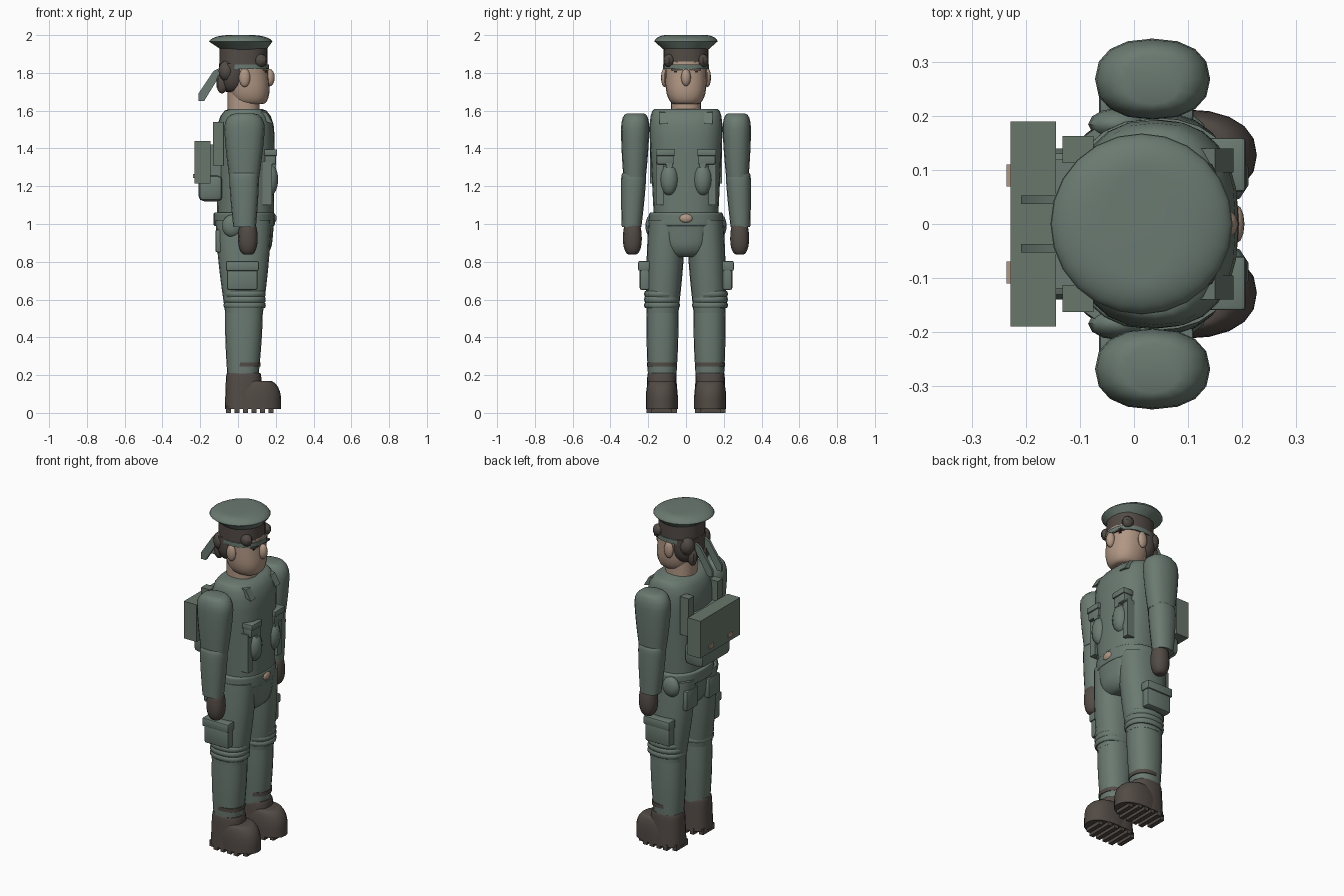
import bpy, bmesh, math

default = bpy.data.objects.get("Cube")
if default:
    bpy.data.objects.remove(default, do_unlink=True)


def material(name, color):
    mat = bpy.data.materials.new(name)
    mat.use_nodes = True
    mat.diffuse_color = (*color, 1)
    shader = next(n for n in mat.node_tree.nodes if n.type == "BSDF_PRINCIPLED")
    shader.inputs["Base Color"].default_value = (*color, 1)
    return mat


green = material("uniform green", (0.145, 0.195, 0.165))
pack_green = material("pack green", (0.14, 0.18, 0.145))
dark = material("dark brown", (0.085, 0.07, 0.06))
skin = material("skin", (0.44, 0.31, 0.23))
ink = material("face ink", (0.025, 0.02, 0.02))


def finish(name, bm, mat):
    bmesh.ops.recalc_face_normals(bm, faces=bm.faces)
    mesh = bpy.data.meshes.new(name)
    bm.to_mesh(mesh)
    bm.free()
    mesh.materials.append(mat)
    obj = bpy.data.objects.new(name, mesh)
    bpy.context.collection.objects.link(obj)
    bpy.ops.object.select_all(action="DESELECT")
    obj.select_set(True)
    bpy.context.view_layer.objects.active = obj
    bpy.ops.object.shade_smooth_by_angle(angle=math.radians(40))


def place(bm, centre, scale):
    for vert in bm.verts:
        vert.co = [c + s * p for c, s, p in zip(centre, scale, vert.co)]


def ball(name, mat, at, radii, segments=12):
    bm = bmesh.new()
    bmesh.ops.create_uvsphere(bm, u_segments=segments, v_segments=8, radius=1)
    place(bm, at, radii)
    finish(name, bm, mat)


def box(name, mat, at, size, bevel=None):
    bm = bmesh.new()
    bmesh.ops.create_cube(bm, size=1)
    place(bm, at, size)
    if bevel:
        bmesh.ops.bevel(bm, geom=bm.edges[:], offset=bevel, segments=2,
                        profile=0.5, affect="EDGES")
    finish(name, bm, mat)


def rounding(distance, depth, narrow):
    """Scale of a quarter-round end that shrinks to the given fraction."""
    u = max(0, 1 - distance / depth)
    return 1 - (1 - narrow) * (1 - math.sqrt(1 - u * u))


def solid(name, mat, low, high, at, size, end=None, top=None, bulge=0,
          base=1, tip=1, tip_y=None, depth=0.04, power=2.3, sides=20, steps=12):
    """Upright rounded body: blends from at/size below to end/top above."""
    end, top = end or at, top or size
    tips, bm, loops = (tip, tip_y or tip), bmesh.new(), []
    for step in range(steps + 1):
        t = (1 - math.cos(math.pi * step / steps)) / 2
        height = (high - low) * t
        centre = [a + (b - a) * t for a, b in zip(at, end)]
        radius = [(a + (b - a) * t) * (1 + bulge * math.sin(math.pi * t))
                  * rounding(height, depth, base)
                  * rounding(high - low - height, depth, narrow)
                  for a, b, narrow in zip(size, top, tips)]
        loop = []
        for i in range(sides):
            angle = math.tau * i / sides
            ring = (math.cos(angle), math.sin(angle))
            x, y = [c + r * math.copysign(abs(p) ** (2 / power), p)
                    for c, r, p in zip(centre, radius, ring)]
            loop.append(bm.verts.new((x, y, low + height)))
        loops.append(loop)
    for lower, upper in zip(loops, loops[1:]):
        for i in range(sides):
            bm.faces.new((lower[i - 1], lower[i], upper[i], upper[i - 1]))
    bm.faces.new(loops[0])
    bm.faces.new(loops[-1])
    finish(name, bm, mat)


def prism(name, mat, outline, y, thickness):
    """Extrude a side-on (x, z) outline across y."""
    bm = bmesh.new()
    face = bm.faces.new([bm.verts.new((x, y - thickness / 2, z)) for x, z in outline])
    extruded = bmesh.ops.extrude_face_region(bm, geom=[face])["geom"]
    moved = [g for g in extruded if isinstance(g, bmesh.types.BMVert)]
    bmesh.ops.translate(bm, verts=moved, vec=(0, thickness, 0))
    finish(name, bm, mat)


# Torso, belt and pelvis
solid("torso", green, low=1.03, high=1.61, at=(0.04, 0), size=(0.15, 0.17),
      top=(0.155, 0.2), tip=0.55, tip_y=0.83, depth=0.14, power=2.5, sides=24)
solid("belt", green, low=0.99, high=1.06, at=(0.033, 0), size=(0.162, 0.195),
      base=0.97, tip=0.97, depth=0.01, sides=24)
ball("buckle", skin, at=(0.19, 0, 1.03), radii=(0.015, 0.036, 0.024))
solid("pelvis", green, low=0.825, high=1, at=(0.04, 0), size=(0.135, 0.12),
      top=(0.15, 0.15), base=0.6, depth=0.08, power=3)

# Neck, head and face
solid("neck", skin, low=1.59, high=1.72, at=(0.03, 0), size=(0.085, 0.08))
solid("head", skin, low=1.635, high=1.86, at=(0.065, 0), size=(0.11, 0.105),
      end=(0.04, 0), top=(0.115, 0.112), base=0.6, depth=0.1)
ball("nose", skin, at=(0.168, 0, 1.775), radii=(0.026, 0.026, 0.046))
box("mouth", ink, at=(0.148, 0, 1.692), size=(0.02, 0.06, 0.006))
box("lower_lip", ink, at=(0.148, 0, 1.677), size=(0.02, 0.03, 0.006))

# Hair, headband and cap
solid("hair", dark, low=1.84, high=1.93, at=(0.028, 0), size=(0.127, 0.118))
solid("back_hair", dark, low=1.7, high=1.85, at=(-0.025, 0), size=(0.075, 0.115),
      base=0.5, depth=0.1)
solid("headband", green, low=1.82, high=1.845, at=(0.033, 0), size=(0.132, 0.121))
solid("cap_band", green, low=1.925, high=1.967, at=(0.03, 0), size=(0.122, 0.12),
      end=(0.014, 0), top=(0.169, 0.168), power=2, sides=24)
solid("cap_crown", green, low=1.967, high=2, at=(0.014, 0), size=(0.169, 0.168),
      tip=0.35, tip_y=0.62, power=2, sides=24)

# Backpack
box("backpack", pack_green, at=(-0.187, 0, 1.328), size=(0.085, 0.38, 0.225))
box("bedroll", green, at=(-0.145, 0, 1.19), size=(0.13, 0.28, 0.14), bevel=0.03)
box("pack_frame", green, at=(-0.12, 0, 1.31), size=(0.06, 0.24, 0.22))

for side, s in (("left", 1), ("right", -1)):
    # Face and hair
    ball(f"{side}_ear", skin, at=(0.035, 0.115 * s, 1.775), radii=(0.03, 0.017, 0.05))
    box(f"{side}_eye", ink, at=(0.141, 0.044 * s, 1.806), size=(0.02, 0.04, 0.01))
    box(f"{side}_brow", dark, at=(0.141, 0.046 * s, 1.818), size=(0.04, 0.06, 0.01))
    ball(f"{side}_hair_lock", dark, at=(0.12, 0.09 * s, 1.865),
         radii=(0.035, 0.03, 0.035), segments=8)
    ball(f"{side}_hair_knot", dark, at=(-0.06, 0.075 * s, 1.81),
         radii=(0.045, 0.045, 0.055), segments=10)
    ball(f"{side}_hair_tail", dark, at=(-0.085, 0.06 * s, 1.745),
         radii=(0.03, 0.025, 0.055), segments=8)
    prism(f"{side}_headband_tail", green,
          [(-0.09, 1.83), (-0.13, 1.81), (-0.21, 1.69), (-0.21, 1.65),
           (-0.18, 1.65), (-0.1, 1.78)], y=0.045 * s, thickness=0.015)

    # Arms and gloves
    solid(f"{side}_upper_arm", green, low=1.25, high=1.585, at=(0.033, 0.272 * s),
          size=(0.08, 0.06), top=(0.11, 0.076), end=(0.035, 0.268 * s),
          bulge=0.06, tip=0.45, tip_y=0.6, depth=0.08, sides=16)
    solid(f"{side}_forearm", green, low=0.985, high=1.27, at=(0.035, 0.288 * s),
          size=(0.06, 0.052), end=(0.032, 0.276 * s), top=(0.08, 0.067),
          bulge=0.04, tip=0.9, sides=16)
    solid(f"{side}_glove", dark, low=0.838, high=1, at=(0.052, 0.284 * s),
          size=(0.052, 0.05), base=0.35, tip=0.7, depth=0.08, sides=12)

    # Legs with knee folds and ankle bands
    solid(f"{side}_shin", green, low=0.19, high=0.56, at=(0.026, 0.126 * s),
          size=(0.082, 0.075), end=(0.032, 0.124 * s), top=(0.1, 0.084), bulge=0.05)
    solid(f"{side}_thigh", green, low=0.53, high=1.02, at=(0.032, 0.125 * s),
          size=(0.1, 0.085), end=(0.028, 0.1 * s), top=(0.147, 0.098), bulge=0.06)
    for fold in range(3):
        middle = 0.57 + 0.03 * fold
        solid(f"{side}_knee_fold_{fold + 1}", green, low=middle - 0.016,
              high=middle + 0.016, at=(0.035, 0.127 * s), size=(0.112, 0.095),
              base=0.93, tip=0.93, depth=0.016, steps=4)
    solid(f"{side}_ankle_band", dark, low=0.245, high=0.268,
          at=(0.04, 0.128 * s), size=(0.078, 0.079), steps=1)

    # Boots with treads
    solid(f"{side}_boot_shaft", dark, low=0.02, high=0.21, at=(0.03, 0.128 * s),
          size=(0.1, 0.084), top=(0.093, 0.077), power=2.5, tip=0.95)
    solid(f"{side}_boot_toe", dark, low=0.02, high=0.17, at=(0.09, 0.128 * s),
          size=(0.138, 0.085), tip=0.55, tip_y=0.75, depth=0.1)
    for row in range(6):
        width = 0.11 if row in (0, 5) else 0.16
        box(f"{side}_tread_{row + 1}", dark, at=(0.045 * row - 0.05, 0.128 * s, 0.018),
            size=(0.026, width, 0.036))

    # Trouser pockets and belt pouches
    box(f"{side}_thigh_pocket", green, at=(0.023, 0.218 * s, 0.718),
        size=(0.163, 0.055, 0.135), bevel=0.012)
    box(f"{side}_pocket_flap", green, at=(0.023, 0.222 * s, 0.778),
        size=(0.175, 0.062, 0.052), bevel=0.008)
    box(f"{side}_back_pocket", green, at=(-0.1, 0.105 * s, 0.91),
        size=(0.04, 0.11, 0.12), bevel=0.01)
    ball(f"{side}_hip_pouch", green, at=(-0.03, 0.185 * s, 0.99), radii=(0.055, 0.03, 0.06))

    # Chest gear
    box(f"{side}_chest_strap", green, at=(0.155, 0.14 * s, 1.215), size=(0.05, 0.04, 0.23))
    box(f"{side}_chest_pocket", green, at=(0.17, 0.11 * s, 1.345),
        size=(0.06, 0.09, 0.06), bevel=0.008)
    box(f"{side}_chest_flap", green, at=(0.173, 0.11 * s, 1.378),
        size=(0.068, 0.1, 0.035), bevel=0.006)
    ball(f"{side}_canister", green, at=(0.17, 0.088 * s, 1.235),
         radii=(0.045, 0.05, 0.085), segments=10)
    box(f"{side}_canister_neck", green, at=(0.175, 0.088 * s, 1.315), size=(0.05, 0.035, 0.03))
    prism(f"{side}_collar_tab", green, [(0.1, 1.6), (0.15, 1.59), (0.185, 1.53), (0.12, 1.55)],
          y=0.118 * s, thickness=0.045)

    # Pack details
    box(f"{side}_pack_post", pack_green, at=(-0.104, 0.138 * s, 1.425), size=(0.057, 0.05, 0.23))
    box(f"{side}_pack_button", skin, at=(-0.231, 0.09 * s, 1.254), size=(0.012, 0.04, 0.022))
